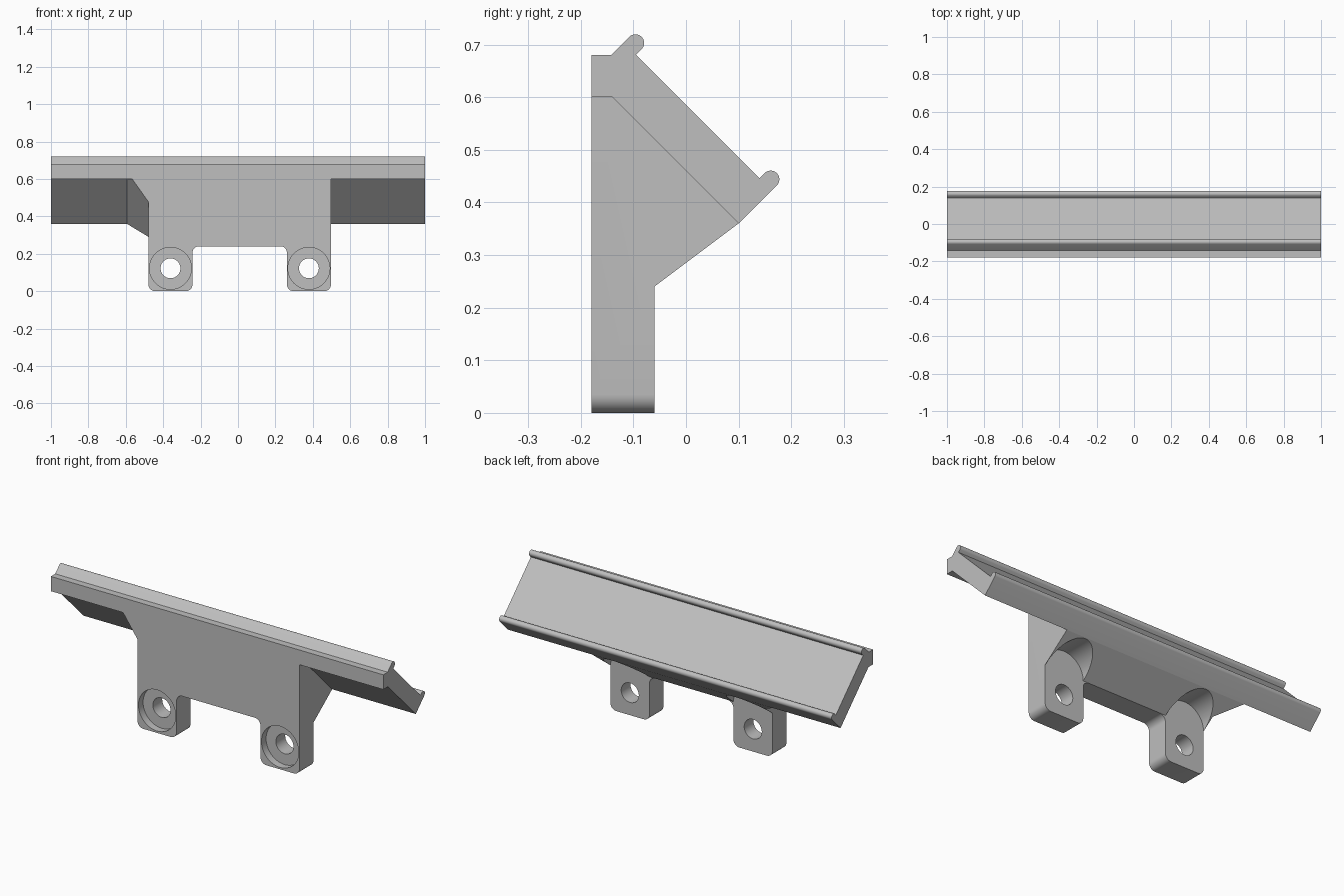
import bpy, bmesh
from math import radians, cos, sin, pi, sqrt
from mathutils import Vector

cube = bpy.data.objects.get("Cube")
if cube:
    bpy.data.objects.remove(cube, do_unlink=True)

grey = bpy.data.materials.new("plain grey")
grey.use_nodes = True
grey.diffuse_color = (0.52, 0.52, 0.52, 1)
grey.node_tree.nodes["Principled BSDF"].inputs["Base Color"].default_value = grey.diffuse_color

FRONT, TOP_Z = -0.18, 0.7
LEG_BACK, LEG_TOP = -0.06, 0.24
LEG_HALF, LEG_XS = 0.1175, (-0.361, 0.379)
HOLE_Z, ROUND = 0.122, 0.035


def arc(cx, cy, r, start, end, steps=14):
    angles = [radians(start + (end - start) * i / steps) for i in range(steps + 1)]
    return [(cx + r * cos(a), cy + r * sin(a)) for a in angles]


def rounded(corners, steps=8):
    """Outline from (x, z, radius) right-angled corners."""
    out = []
    for i, (x, z, r) in enumerate(corners):
        p = Vector((x, z))
        if not r:
            out.append(p)
            continue
        a = (Vector(corners[i - 1][:2]) - p).normalized() * r
        b = (Vector(corners[(i + 1) % len(corners)][:2]) - p).normalized() * r
        for k in range(steps + 1):
            t = k / steps * pi / 2
            out.append(p + a * (1 - sin(t)) + b * (1 - cos(t)))
    return out


def prism(name, outline, axis, low, high):
    """Extrude an outline of (y, z) along x or of (x, z) along y."""
    def place(p, d):
        return (d, p[0], p[1]) if axis == "x" else (p[0], d, p[1])
    bm = bmesh.new()
    face = bm.faces.new([bm.verts.new(place(p, low)) for p in outline])
    grown = bmesh.ops.extrude_face_region(bm, geom=[face])["geom"]
    shift = Vector(place((0, 0), high - low))
    bmesh.ops.translate(bm, vec=shift, verts=[v for v in grown if isinstance(v, bmesh.types.BMVert)])
    bmesh.ops.recalc_face_normals(bm, faces=bm.faces)
    mesh = bpy.data.meshes.new(name)
    bm.to_mesh(mesh)
    bm.free()
    mesh.materials.append(grey)
    obj = bpy.data.objects.new(name, mesh)
    bpy.context.collection.objects.link(obj)
    return obj


def activate(obj):
    bpy.ops.object.select_all(action="DESELECT")
    obj.select_set(True)
    bpy.context.view_layer.objects.active = obj


def combine(obj, tool, operation):
    mod = obj.modifiers.new("cut", "BOOLEAN")
    mod.operation, mod.solver, mod.object = operation, "EXACT", tool
    activate(obj)
    bpy.ops.object.modifier_apply(modifier=mod.name)
    bpy.data.objects.remove(tool, do_unlink=True)


def bore(obj, x, z, r, low, high):
    combine(obj, prism("bore_cutter", arc(x, z, r, 0, 352.5, 47), "y", low, high), "DIFFERENCE")


# Sloping rail with a rounded lip along each long edge
rail_outline = [(FRONT, 0.60), (FRONT, 0.68), (-0.1424, 0.68)]
rail_outline += arc(-0.096, 0.703, 0.0165, 135, -45)
rail_outline += [(-0.0948, 0.6808), (0.1398, 0.4462)]
rail_outline += arc(0.161, 0.444, 0.0165, 135, -45)
rail_outline += [(0.10, 0.36), (-0.14, 0.60)]
rail = prism("sloping_rail", rail_outline, "x", -1, 1)

# Bracket body: side wedge intersected with the two-legged front outline
wedge = [(FRONT, 0), (FRONT, 0.60), (-0.14, 0.60), (0.10, 0.36), (LEG_BACK, LEG_TOP), (LEG_BACK, 0)]
(l0, l1), (r0, r1) = [(x - LEG_HALF, x + LEG_HALF) for x in LEG_XS]
legs = rounded([(l0, TOP_Z, 0), (l0, 0, ROUND), (l1, 0, ROUND), (l1, LEG_TOP, ROUND),
                (r0, LEG_TOP, ROUND), (r0, 0, ROUND), (r1, 0, ROUND), (r1, TOP_Z, 0)])
body = prism("bracket_body", wedge, "x", l0 - 0.1, r1 + 0.1)
combine(body, prism("front_outline", legs, "y", -0.4, 0.4), "INTERSECT")

# Screw holes, front counterbores and rounded back clearances
for x in LEG_XS:
    bore(body, x, LEG_TOP, LEG_HALF - 0.0005, LEG_BACK, 0.3)
    bore(body, x, HOLE_Z, 0.112, FRONT - 0.1, FRONT + 0.04)
    bore(body, x, HOLE_Z, 0.053, FRONT - 0.1, 0.1)

# Slanted gusset on one side only
gusset = prism("side_gusset", wedge, "x", l0 - 0.3, l0)
bm = bmesh.new()
bm.from_mesh(gusset.data)
cut = bmesh.ops.bisect_plane(bm, geom=bm.verts[:] + bm.edges[:] + bm.faces[:],
                             plane_co=(-0.594, 0.10, 0.36), plane_no=(sqrt(2), 1, 1), clear_inner=True)
rim = [e for e in cut["geom_cut"] if isinstance(e, bmesh.types.BMEdge)]
bmesh.ops.holes_fill(bm, edges=rim, sides=0)
bmesh.ops.recalc_face_normals(bm, faces=bm.faces)
bm.to_mesh(gusset.data)
bm.free()

for obj in (rail, body, gusset):
    activate(obj)
    bpy.ops.object.shade_smooth_by_angle(angle=radians(30))
